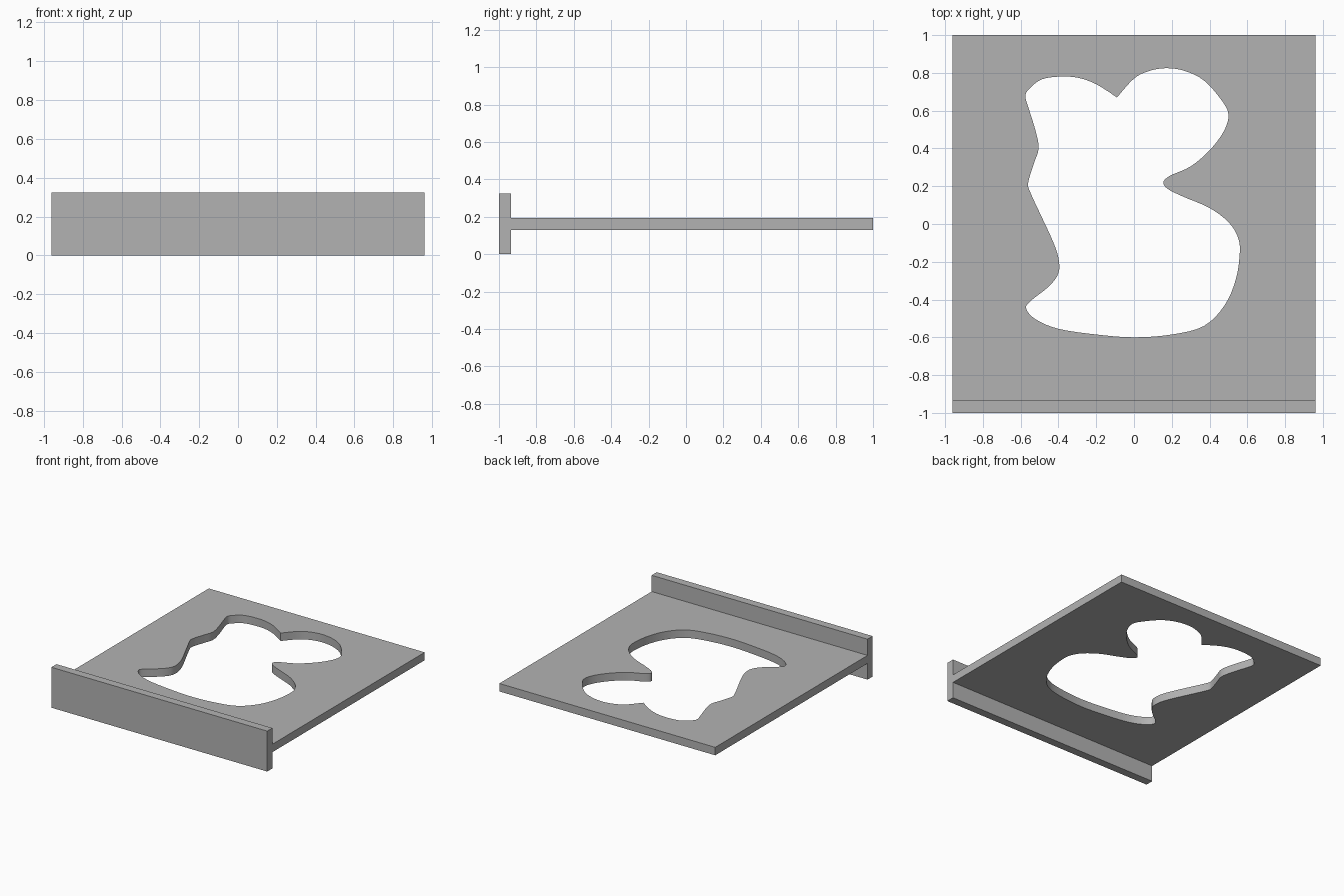
import bpy
from math import radians
from mathutils import Vector

default_cube = bpy.data.objects.get("Cube")
if default_cube:
    bpy.data.objects.remove(default_cube, do_unlink=True)

HALF_WIDTH = 0.96
PANEL_HEIGHT = 0.325
PANEL_BACK = -0.935
PLATE_THICKNESS = 0.064

# One plain grey for the whole model
grey = bpy.data.materials.new("plain grey")
grey.use_nodes = True
colour = (0.45, 0.45, 0.45, 1)
grey.diffuse_color = colour
grey.node_tree.nodes["Principled BSDF"].inputs["Base Color"].default_value = colour

# Opening outline in hundredths, starting and ending at its one sharp corner
OUTLINE = [
    (-9, 67), (0, 77), (8, 81), (17, 82.5), (27, 81), (37, 76), (46, 66),
    (50, 58), (47.5, 49), (40, 39), (30, 30.5), (19, 25.5), (15.5, 22),
    (18, 18.5), (26, 14.5), (40, 8.5), (50, 1), (55, -7), (56, -15),
    (54, -29), (48, -43), (37, -54), (20, -58.5), (0, -60), (-20, -58.5),
    (-40, -55.5), (-52, -50.5), (-57, -45), (-55, -41), (-45, -33),
    (-40, -26), (-40, -18), (-43, -9), (-49, 4), (-55, 17), (-56, 22),
    (-53, 32), (-50.5, 40), (-52, 49), (-56, 62), (-57.5, 68), (-55, 72),
    (-49, 76.5), (-40, 78), (-30, 77.5), (-20, 74), (-9, 67),
]


def smooth_path(points, steps):
    """Pass a smooth path through the points, leaving the end corner sharp."""
    points = [Vector(p) / 100 for p in points]
    padded = [points[0]] + points + [points[-1]]
    path = []
    for a, b, c, d in zip(padded, padded[1:], padded[2:], padded[3:]):
        for i in range(steps):
            t = i / steps
            path.append(b + (c - a) * t / 2
                        + (a * 2 - b * 5 + c * 4 - d) * t ** 2 / 2
                        + (b * 3 - a - c * 3 + d) * t ** 3 / 2)
    return path


def add_loop(curve, path):
    spline = curve.splines.new("POLY")
    spline.points.add(len(path) - 1)
    for point, (x, y) in zip(spline.points, path):
        point.co = (x, y, 0, 1)
    spline.use_cyclic_u = True


def add_prism(name, loops, bottom, top):
    """Extrude filled loops; loops inside the first become openings."""
    curve = bpy.data.curves.new(name + " profile", "CURVE")
    curve.dimensions = "2D"
    curve.fill_mode = "BOTH"
    curve.extrude = (top - bottom) / 2
    for path in loops:
        add_loop(curve, path)
    profile = bpy.data.objects.new(name + " profile", curve)
    bpy.context.collection.objects.link(profile)
    graph = bpy.context.evaluated_depsgraph_get()
    mesh = bpy.data.meshes.new_from_object(profile.evaluated_get(graph))
    bpy.data.objects.remove(profile, do_unlink=True)
    mesh.name = name
    mesh.materials.clear()
    mesh.materials.append(grey)
    part = bpy.data.objects.new(name, mesh)
    part.location.z = (bottom + top) / 2
    bpy.context.collection.objects.link(part)
    # Weld the caps to the walls, then smooth only the gentle curves
    bpy.ops.object.select_all(action="DESELECT")
    part.select_set(True)
    bpy.context.view_layer.objects.active = part
    bpy.ops.object.mode_set(mode="EDIT")
    bpy.ops.mesh.select_all(action="SELECT")
    bpy.ops.mesh.remove_doubles(threshold=0.0001)
    bpy.ops.mesh.normals_make_consistent(inside=False)
    bpy.ops.object.mode_set(mode="OBJECT")
    bpy.ops.object.shade_smooth_by_angle(angle=radians(30))
    return part


def rectangle(front, back):
    return [(-HALF_WIDTH, front), (HALF_WIDTH, front),
            (HALF_WIDTH, back), (-HALF_WIDTH, back)]


# Upright front panel
add_prism("front_panel", [rectangle(-1, PANEL_BACK)], 0, PANEL_HEIGHT)

# Flat plate with the curved opening, halfway up the panel
middle = PANEL_HEIGHT / 2
add_prism("cutout_plate",
          [rectangle(PANEL_BACK, 1), smooth_path(OUTLINE, 4)],
          middle - PLATE_THICKNESS / 2, middle + PLATE_THICKNESS / 2)
